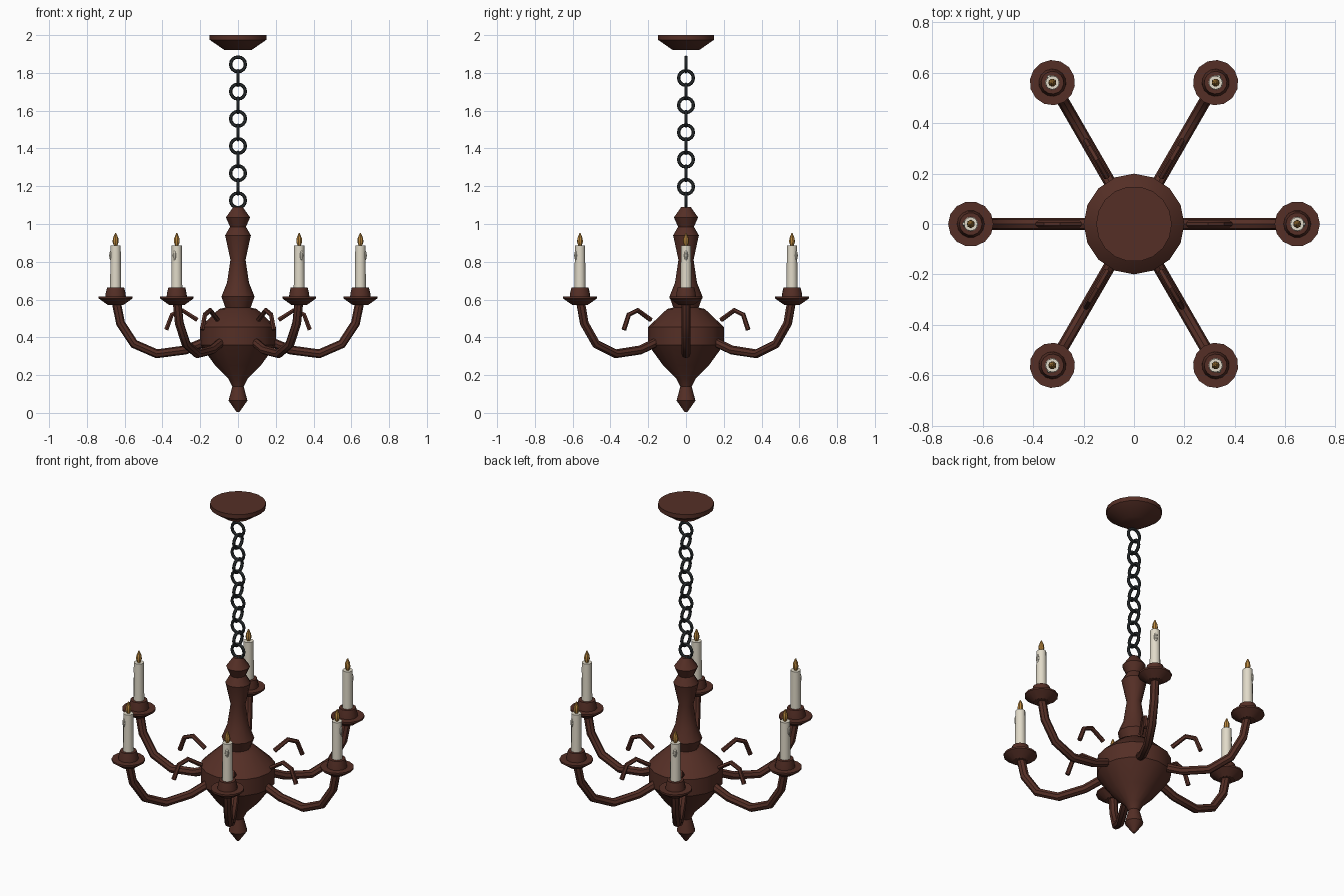
import bpy, bmesh, math
from mathutils import Vector, Matrix

cube = bpy.data.objects.get("Cube")
if cube:
    bpy.data.objects.remove(cube, do_unlink=True)


def material(name, color, rough=0.6):
    m = bpy.data.materials.new(name)
    m.use_nodes = True
    m.diffuse_color = (*color, 1)
    bsdf = m.node_tree.nodes["Principled BSDF"]
    bsdf.inputs["Base Color"].default_value = (*color, 1)
    bsdf.inputs["Roughness"].default_value = rough
    return m


wood = material("dark red wood", (0.09, 0.028, 0.019))
iron = material("black iron", (0.025, 0.03, 0.032))
wax = material("cream wax", (0.75, 0.70, 0.58))
flame_gold = material("flame gold", (0.50, 0.25, 0.05))


def finish(name, bm, mat, matrix=None, angle=35):
    bmesh.ops.recalc_face_normals(bm, faces=bm.faces)
    mesh = bpy.data.meshes.new(name)
    bm.to_mesh(mesh)
    bm.free()
    mesh.materials.append(mat)
    obj = bpy.data.objects.new(name, mesh)
    bpy.context.collection.objects.link(obj)
    if matrix:
        obj.matrix_world = matrix
    bpy.ops.object.select_all(action="DESELECT")
    obj.select_set(True)
    bpy.context.view_layer.objects.active = obj
    bpy.ops.object.shade_smooth_by_angle(angle=math.radians(angle))
    return obj


def skin(bm, rings, closed=False):
    """Join consecutive vertex rings with quads, capping open ends."""
    pairs = list(zip(rings, rings[1:]))
    if closed:
        pairs.append((rings[-1], rings[0]))
    for a, b in pairs:
        n = len(a)
        for i in range(n):
            j = (i + 1) % n
            bm.faces.new((a[i], a[j], b[j], b[i]))
    if not closed:
        bm.faces.new(rings[0])
        bm.faces.new(rings[-1])


def lathe(name, profile, sides, mat, matrix=None):
    bm = bmesh.new()
    rings = [[bm.verts.new((r * math.cos(math.tau * i / sides),
                            r * math.sin(math.tau * i / sides), z))
              for i in range(sides)] for r, z in profile]
    skin(bm, rings)
    return finish(name, bm, mat, matrix)


def tube(name, path, radius, sides, mat, matrix=None):
    """Sweep a circle along a path of (x, z) points with mitred joints."""
    pts = [Vector((x, 0, z)) for x, z in path]
    bm = bmesh.new()
    rings = []
    side = Vector((0, 1, 0))
    for k, p in enumerate(pts):
        before = (p - pts[max(k - 1, 0)]).normalized()
        after = (pts[min(k + 1, len(pts) - 1)] - p).normalized()
        up = (before + after).normalized().cross(side)
        rings.append([bm.verts.new(p + radius * (side * math.cos(math.tau * i / sides)
                                                 + up * math.sin(math.tau * i / sides)))
                      for i in range(sides)])
    skin(bm, rings)
    return finish(name, bm, mat, matrix)


def chain_ring(name, major, minor, mat, matrix):
    bm = bmesh.new()
    rings = []
    for k in range(16):
        a = math.tau * k / 16
        out = Vector((math.cos(a), 0, math.sin(a)))
        rings.append([bm.verts.new(out * (major + minor * math.cos(math.tau * i / 6))
                                   + Vector((0, minor * math.sin(math.tau * i / 6), 0)))
                      for i in range(6)])
    skin(bm, rings, closed=True)
    finish(name, bm, mat, matrix)


# Ceiling canopy
lathe("ceiling_canopy", [(0.07, 1.92), (0.15, 1.975), (0.15, 2.0)], 18, wood)

# Chain of alternating rings
for k in range(11):
    turn = Matrix.Rotation(math.pi / 2 * (k % 2), 4, "Z")
    chain_ring("chain_link", 0.039, 0.009, iron,
               Matrix.Translation((0, 0, 1.125 + 0.072 * k)) @ turn)

# Turned central body and column
lathe("body", [(0.008, 0.005), (0.05, 0.065), (0.03, 0.14), (0.05, 0.18), (0.12, 0.25),
               (0.20, 0.36), (0.20, 0.455), (0.10, 0.55), (0.055, 0.56)], 16, wood)
lathe("column", [(0.06, 0.54), (0.088, 0.615), (0.058, 0.69), (0.04, 0.81), (0.068, 0.94),
                 (0.042, 0.985), (0.064, 1.035), (0.025, 1.09)], 12, wood)

# Six arms, each with a scroll, dish, cup, candle and flame
arm_path = [(0.14, 0.39), (0.19, 0.37), (0.28, 0.333), (0.43, 0.313),
            (0.55, 0.365), (0.622, 0.475), (0.645, 0.59)]
scroll_path = [(0.215, 0.492), (0.295, 0.543), (0.35, 0.52), (0.38, 0.44)]
for k in range(6):
    spin = Matrix.Rotation(math.tau * k / 6, 4, "Z")
    seat = spin @ Matrix.Translation((0.648, 0, 0))
    tube("arm", arm_path, 0.024, 8, wood, spin)
    tube("scroll", scroll_path, 0.013, 6, wood, spin)
    lathe("drip_dish", [(0.042, 0.572), (0.09, 0.606), (0.09, 0.616)], 14, wood, seat)
    lathe("candle_cup", [(0.055, 0.612), (0.052, 0.635), (0.045, 0.665)], 14, wood, seat)
    lathe("candle", [(0.029, 0.66), (0.027, 0.885)], 12, wax, seat)
    lathe("flame", [(0.007, 0.88), (0.016, 0.905), (0.014, 0.925), (0.003, 0.952)],
          8, flame_gold, seat)
    # Wax drip on the outer side
    bm = bmesh.new()
    bmesh.ops.create_uvsphere(bm, u_segments=8, v_segments=6, radius=0.01)
    bmesh.ops.scale(bm, vec=(0.8, 1, 2.6), verts=bm.verts)
    finish("wax_drip", bm, wax, seat @ Matrix.Translation((0.026, 0, 0.833)))
